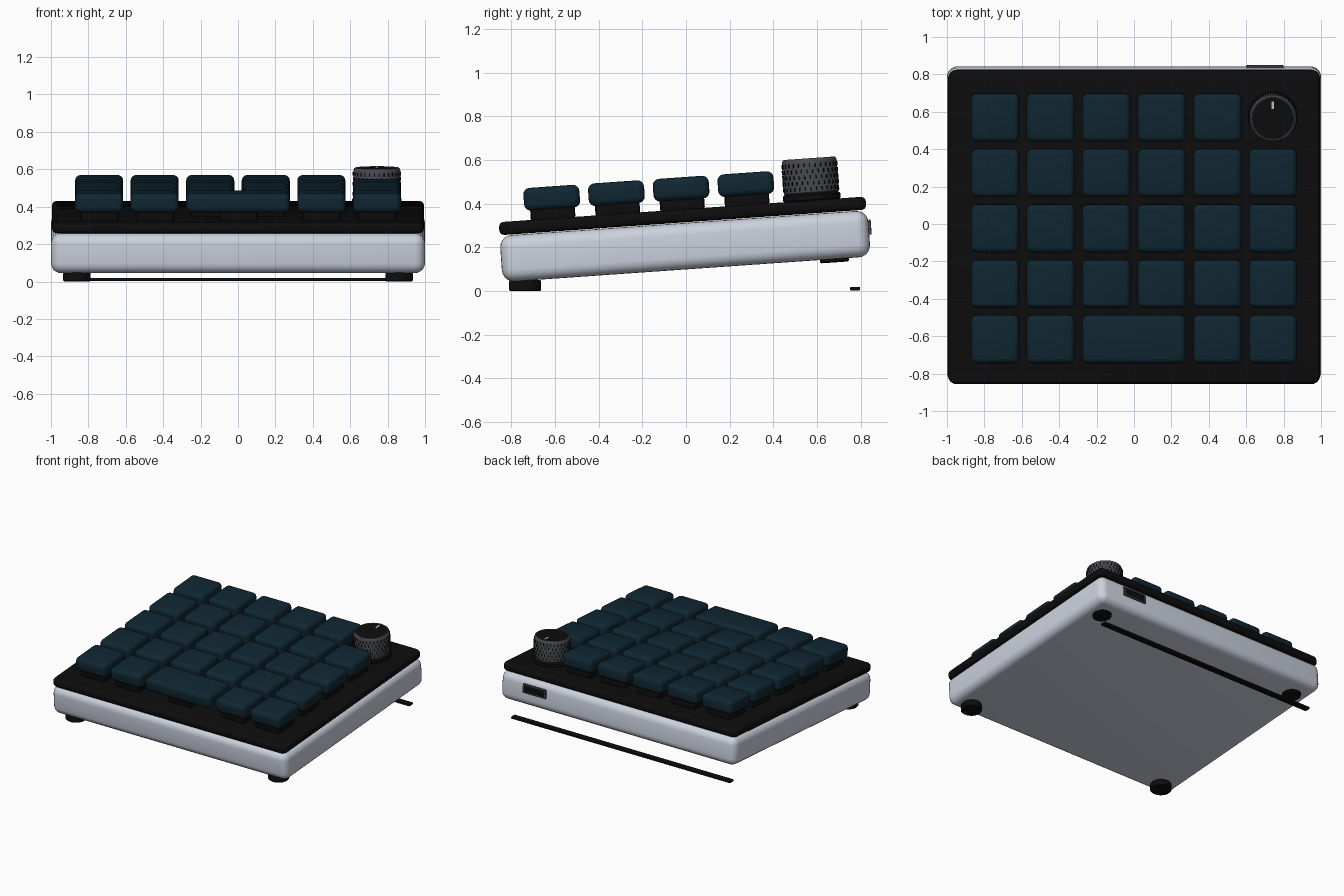
import bpy, bmesh, math
from mathutils import Matrix, Vector

if "Cube" in bpy.data.objects:
    bpy.data.objects.remove(bpy.data.objects["Cube"])

# Frame of the tilted body: origin at the case centre, pitched up at the back
TILT = Matrix.Translation((0, -0.004, 0.206)) @ Matrix.Rotation(math.radians(4), 4, 'X')
FLAT = Matrix.Identity(4)


def material(name, rgb):
    m = bpy.data.materials.new(name)
    m.diffuse_color = (*rgb, 1)
    m.use_nodes = True
    m.node_tree.nodes["Principled BSDF"].inputs["Base Color"].default_value = m.diffuse_color
    return m


SILVER = material("silver", (0.60, 0.64, 0.73))
BLACK = material("black", (0.004, 0.004, 0.004))
TEAL = material("dark_teal", (0.005, 0.020, 0.032))
GREY = material("dark_grey", (0.062, 0.065, 0.077))
MARK = material("pale_grey", (0.55, 0.55, 0.57))


def finish(name, bm, mat, frame):
    bm.transform(frame)
    me = bpy.data.meshes.new(name)
    bm.to_mesh(me)
    bm.free()
    me.materials.append(mat)
    ob = bpy.data.objects.new(name, me)
    bpy.context.collection.objects.link(ob)
    bpy.context.view_layer.objects.active = ob
    ob.select_set(True)
    bpy.ops.object.shade_smooth_by_angle(angle=math.radians(35))
    ob.select_set(False)
    return ob


def box(name, size, at, mat, bevel=0.0, seg=3, corner=0.0, frame=TILT):
    """Box with optional rounded plan corners and rounded edges."""
    bm = bmesh.new()
    bmesh.ops.create_cube(bm, size=1)
    bmesh.ops.scale(bm, vec=size, verts=bm.verts)
    if corner:
        up = [e for e in bm.edges
              if abs(e.verts[0].co.z - e.verts[1].co.z) > size[2] / 2]
        bmesh.ops.bevel(bm, geom=up, offset=corner, segments=6, profile=0.5,
                        affect='EDGES')
        rim = [e for e in bm.edges
               if abs(e.verts[0].co.z - e.verts[1].co.z) < 1e-5]
    else:
        rim = bm.edges[:]
    if bevel:
        bmesh.ops.bevel(bm, geom=rim, offset=bevel, segments=seg, profile=0.5,
                        affect='EDGES')
    bmesh.ops.translate(bm, vec=at, verts=bm.verts)
    return finish(name, bm, mat, frame)


def lathe(name, profile, at, mat, sides=48, frame=TILT):
    """Closed solid turned from (radius, height) points about the local z axis."""
    bm = bmesh.new()
    rings = []
    for r, z in profile:
        rings.append([bm.verts.new((r * math.cos(2 * math.pi * i / sides),
                                    r * math.sin(2 * math.pi * i / sides), z))
                      for i in range(sides)])
    for a, b in zip(rings, rings[1:]):
        for i in range(sides):
            j = (i + 1) % sides
            bm.faces.new((a[i], a[j], b[j], b[i]))
    bm.faces.new(rings[0][::-1])
    bm.faces.new(rings[-1])
    bmesh.ops.translate(bm, vec=at, verts=bm.verts)
    return finish(name, bm, mat, frame)


# Case and top plate
box("case", (2.0, 1.69, 0.213), (0, 0, 0), SILVER, bevel=0.055, seg=5)
box("top_plate", (1.988, 1.684, 0.06), (0, -0.002, 0.139), BLACK,
    bevel=0.022, seg=3, corner=0.045)

# Keys on a 6 x 5 grid, with a wide key at the front and the knob at back right
PITCH, KEY = 0.297, 0.257


def key(name, x, y, width):
    box(name, (width, KEY, 0.104), (x, y, 0.264), TEAL, bevel=0.03, seg=4)
    box(name + "_switch", (0.205, 0.205, 0.07), (x, y, 0.192), BLACK,
        bevel=0.016, seg=2)


for row in range(5):
    for col in range(6):
        if (row == 4 and col == 5) or (row == 0 and col in (2, 3)):
            continue
        key(f"key_{row}_{col}", (col - 2.5) * PITCH, (row - 2) * PITCH, KEY)
key("wide_key", 0, -2 * PITCH, KEY + PITCH)

# Knob: collar, turned body with a recessed black cap, and a pointer mark
KX, KY = 2.5 * PITCH, 2 * PITCH
lathe("knob_collar", [(0.122, 0.165), (0.132, 0.172), (0.132, 0.194), (0.122, 0.202)],
      (KX, KY, 0), BLACK)
lathe("knob_body", [(0.118, 0.198), (0.126, 0.206), (0.126, 0.346), (0.122, 0.358),
                    (0.117, 0.362), (0.111, 0.362), (0.109, 0.356)],
      (KX, KY, 0), GREY)
lathe("knob_cap", [(0.108, 0.350), (0.108, 0.358)], (KX, KY, 0), BLACK)
box("knob_pointer", (0.014, 0.042, 0.004), (KX, KY + 0.072, 0.359), MARK)

# Knurling: staggered thin dashes around the knob
bm = bmesh.new()
COUNT, ROWS = 30, 5
for r in range(ROWS):
    for i in range(COUNT):
        a = 2 * math.pi * (i + 0.5 * (r % 2)) / COUNT
        m = (Matrix.Translation((KX, KY, 0.222 + r * 0.027))
             @ Matrix.Rotation(a, 4, 'Z') @ Matrix.Translation((0.126, 0, 0))
             @ Matrix.Diagonal((0.006, 0.006, 0.018, 1)))
        bmesh.ops.create_cube(bm, size=1, matrix=m)
finish("knob_knurling", bm, BLACK, TILT)

# Cable port on the back: grey frame bars around a black socket
PX, PY, PZ = 0.70, 0.845, 0.028
box("port_socket", (0.17, 0.01, 0.05), (PX, PY, PZ), BLACK)
for s in (-1, 1):
    box("port_frame_bar", (0.196, 0.022, 0.01), (PX, PY, PZ + s * 0.029), GREY,
        bevel=0.003, seg=2)
    box("port_frame_side", (0.012, 0.022, 0.066), (PX + s * 0.092, PY, PZ), GREY,
        bevel=0.003, seg=2)

# Feet: level pads at the front, shallow tilted pads at the back
for s in (-1, 1):
    lathe("front_foot", [(0.068, 0), (0.074, 0.006), (0.074, 0.038), (0.070, 0.052)],
          (s * 0.862, -0.737, 0), BLACK, sides=32, frame=FLAT)
    lathe("back_foot", [(0.060, -0.122), (0.066, -0.118), (0.066, -0.095)],
          (s * 0.862, 0.678, 0), BLACK, sides=32)

# Loose rear support bar near the ground
box("rear_bar", (1.865, 0.046, 0.017), (0, 0.774, 0.0115), BLACK,
    bevel=0.005, seg=2, frame=FLAT)
